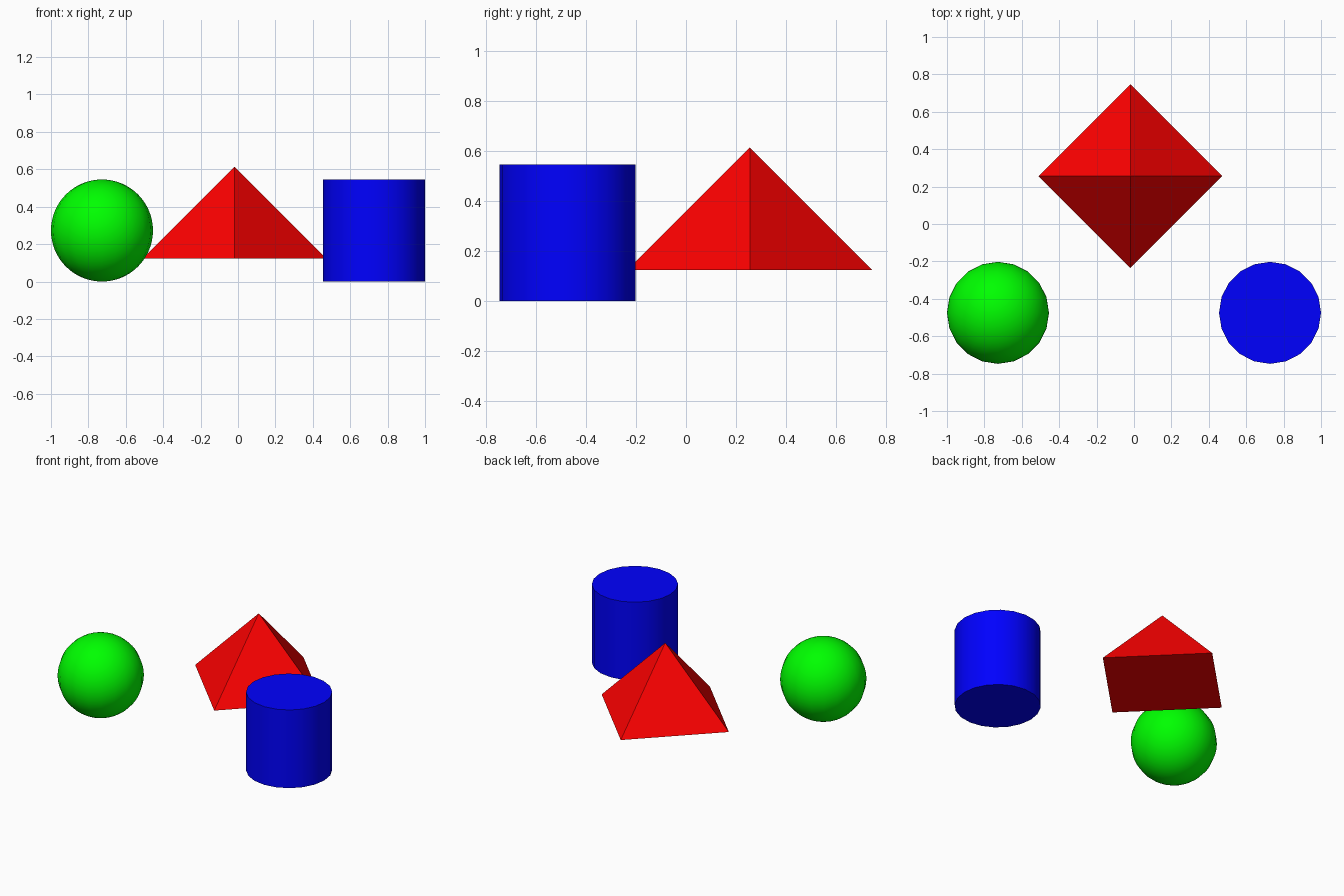
import bpy
import math

if "Cube" in bpy.data.objects:
    bpy.data.objects.remove(bpy.data.objects["Cube"])

R = 0.2727  # shared radius of ball and cylinder


def finish(name, color, smooth=True):
    obj = bpy.context.object
    obj.name = name
    mat = bpy.data.materials.new(name + "_color")
    mat.diffuse_color = (*color, 1)
    mat.use_nodes = True
    mat.node_tree.nodes["Principled BSDF"].inputs["Base Color"].default_value = mat.diffuse_color
    obj.data.materials.append(mat)
    if smooth:
        bpy.ops.object.shade_smooth_by_angle(angle=math.radians(35))
    return obj


# Green ball
bpy.ops.mesh.primitive_uv_sphere_add(segments=20, ring_count=32, radius=R,
                                     location=(-1 + R, -0.475, R))
finish("ball", (0, 1, 0))

# Blue cylinder
bpy.ops.mesh.primitive_cylinder_add(vertices=20, radius=R, depth=2 * R,
                                    location=(1 - R, -0.475, R))
finish("cylinder", (0, 0, 1))

# Red four-sided pyramid, corners on the axes, floating above the ground
bpy.ops.mesh.primitive_cone_add(vertices=4, radius1=0.491, radius2=0, depth=0.491,
                                location=(-0.019, 0.256, 0.123 + 0.491 / 2))
finish("pyramid", (1, 0, 0), smooth=False)
